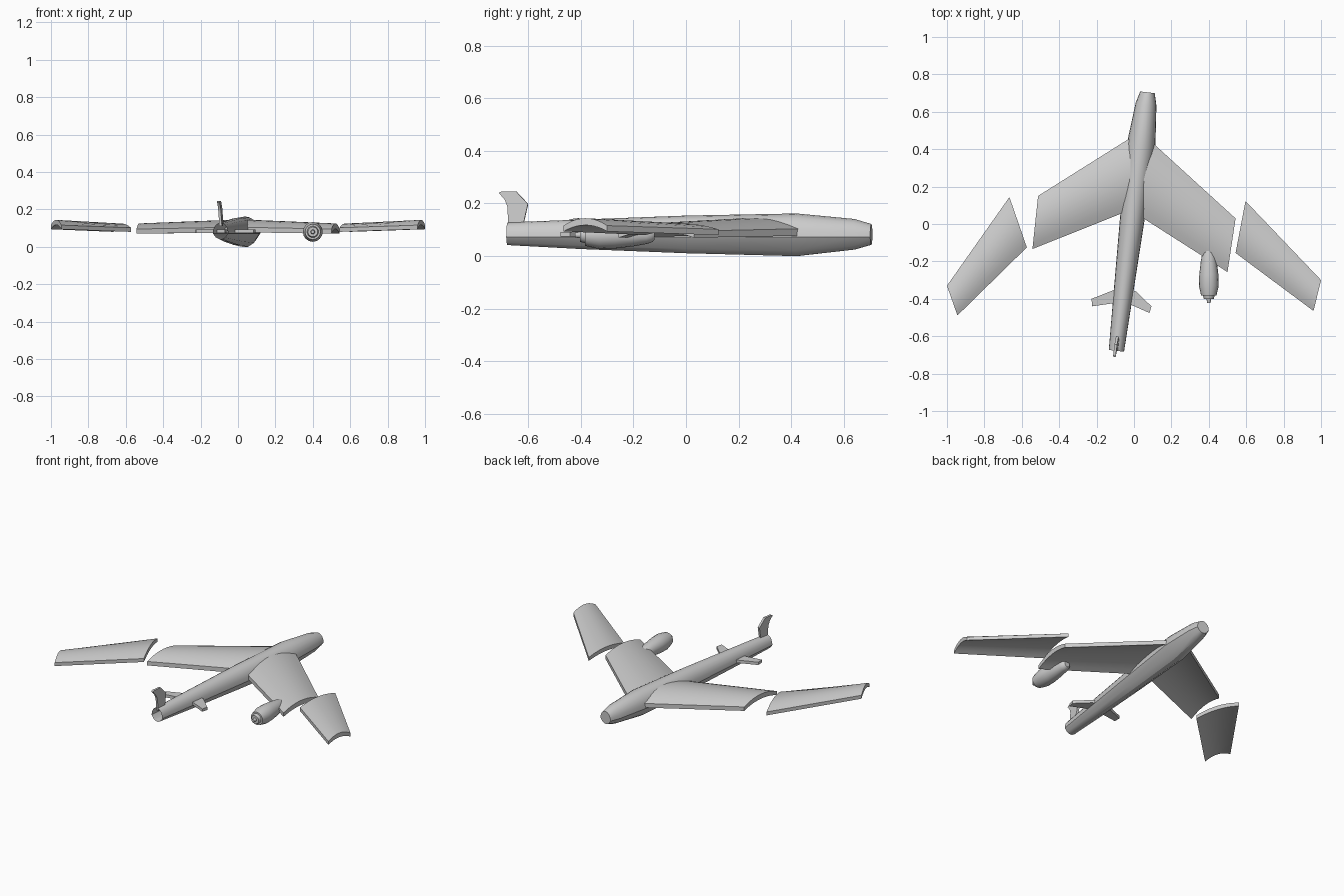
import bpy, bmesh, math
from mathutils import Vector

if "Cube" in bpy.data.objects:
    bpy.data.objects.remove(bpy.data.objects["Cube"])


def finish(name, verts, faces, angle=30):
    me = bpy.data.meshes.new(name)
    me.from_pydata([tuple(v) for v in verts], [], faces)
    bm = bmesh.new()
    bm.from_mesh(me)
    bmesh.ops.recalc_face_normals(bm, faces=bm.faces)
    bm.to_mesh(me)
    bm.free()
    ob = bpy.data.objects.new(name, me)
    bpy.context.collection.objects.link(ob)
    bpy.ops.object.select_all(action='DESELECT')
    ob.select_set(True)
    bpy.context.view_layer.objects.active = ob
    bpy.ops.object.shade_smooth_by_angle(angle=math.radians(angle))
    return ob


def loft(name, rings, cap_start=True, cap_end=True, angle=30):
    n = len(rings[0])
    verts = [p for r in rings for p in r]
    faces = [(k * n + i, k * n + (i + 1) % n, (k + 1) * n + (i + 1) % n, (k + 1) * n + i)
             for k in range(len(rings) - 1) for i in range(n)]
    if cap_start:
        faces.append(tuple(range(n)))
    if cap_end:
        faces.append(tuple(range((len(rings) - 1) * n, len(rings) * n)))
    return finish(name, verts, faces, angle)


# Fuselage: slightly yawed body, round on top and faceted below, open at the tail
NOSE, TAIL = Vector((0.072, 0.704, 0)), Vector((-0.094, -0.678, 0))
AXIS = (NOSE - TAIL).normalized()
SIDE = Vector((AXIS.y, -AXIS.x, 0))


def axis_point(y):
    return TAIL + (NOSE - TAIL) * ((y - TAIL.y) / (NOSE.y - TAIL.y))


def body_ring(y, w, top, bottom, mid=0.072):
    shape = [(math.cos(a), mid + (top - mid) * math.sin(a))
             for a in [math.pi * i / 10 for i in range(11)]]
    shape += [(-0.6, mid - 0.72 * (mid - bottom)), (-0.2, bottom),
              (0.2, bottom), (0.6, mid - 0.72 * (mid - bottom))]
    return [axis_point(y) + SIDE * (w * u) + Vector((0, 0, z)) for u, z in shape]


stations = [(-0.678, 0.041, 0.128, 0.042), (-0.4, 0.051, 0.139, 0.027),
            (0.0, 0.065, 0.154, 0.011), (0.42, 0.077, 0.162, 0.0),
            (0.64, 0.056, 0.141, 0.025), (0.704, 0.039, 0.122, 0.043)]
loft("fuselage", [body_ring(*s) for s in stations], cap_start=False)


# Wings: arched panels with blunt leading and trailing edges
def wing(name, ends, seg=10):
    rings = []
    for lead, trail, low, peak, thick in ends:
        a, b = Vector((*lead, low)), Vector((*trail, low))
        rise = peak - low - thick
        upper, lower = [], []
        for i in range(seg + 1):
            t = i / seg
            p = a.lerp(b, t)
            arch = 1 - (2 * t - 1) ** 2
            upper.append(p + Vector((0, 0, thick + rise * arch)))
            lower.append(p + Vector((0, 0, rise * arch * 0.85)))
        rings.append(upper + lower[::-1])
    loft(name, rings)


wing("inner_wing_right", [((0.06, 0.47), (0.01, 0.056), 0.078, 0.146, 0.027),
                          ((0.543, 0.03), (0.50, -0.257), 0.070, 0.125, 0.025)])
wing("inner_wing_left", [((0.02, 0.485), (-0.02, 0.075), 0.078, 0.146, 0.027),
                         ((-0.513, 0.15), (-0.543, -0.134), 0.070, 0.125, 0.025)])
wing("outer_wing_right", [((0.596, 0.123), (0.543, -0.155), 0.080, 0.124, 0.022),
                          ((1.0, -0.30), (0.96, -0.465), 0.094, 0.144, 0.022)])
wing("outer_wing_left", [((-0.666, 0.144), (-0.573, -0.125), 0.080, 0.124, 0.022),
                         ((-1.0, -0.33), (-0.944, -0.489), 0.094, 0.144, 0.022)])


# Engine: lathed nacelle with stepped nozzle and plug
def lathe(name, cx, cz, profile, sides=16):
    loft(name, [[Vector((cx + r * math.cos(2 * math.pi * i / sides), y,
                         cz + r * math.sin(2 * math.pi * i / sides)))
                 for i in range(sides)] for y, r in profile])


lathe("engine", 0.40, 0.08,
      [(-0.12, 0.018), (-0.132, 0.029), (-0.15, 0.034), (-0.20, 0.043), (-0.27, 0.051),
       (-0.33, 0.053), (-0.383, 0.041), (-0.383, 0.031), (-0.402, 0.026),
       (-0.402, 0.012), (-0.422, 0.009)])


# Flat tail surfaces
def plate(name, outline, offset):
    loft(name, [[Vector(p) - offset for p in outline], [Vector(p) + offset for p in outline]])


UP = Vector((0, 0, 0.009))
plate("tailplane_left", [(-0.06, -0.34, 0.083), (-0.105, -0.352, 0.083), (-0.227, -0.40, 0.083),
                         (-0.224, -0.44, 0.083), (-0.12, -0.425, 0.083), (-0.07, -0.415, 0.083)], UP)
plate("tailplane_right", [(-0.05, -0.34, 0.083), (0.01, -0.36, 0.083), (0.093, -0.44, 0.083),
                          (0.083, -0.476, 0.083), (-0.02, -0.43, 0.083), (-0.06, -0.41, 0.083)], UP)

fin = [(-0.71, 0.24), (-0.70, 0.246), (-0.645, 0.246), (-0.60, 0.198),
       (-0.62, 0.11), (-0.675, 0.11), (-0.677, 0.185), (-0.687, 0.213)]
plate("tail_fin", [(axis_point(y).x - 0.06 * (z - 0.12), y, z) for y, z in fin], SIDE * 0.007)
